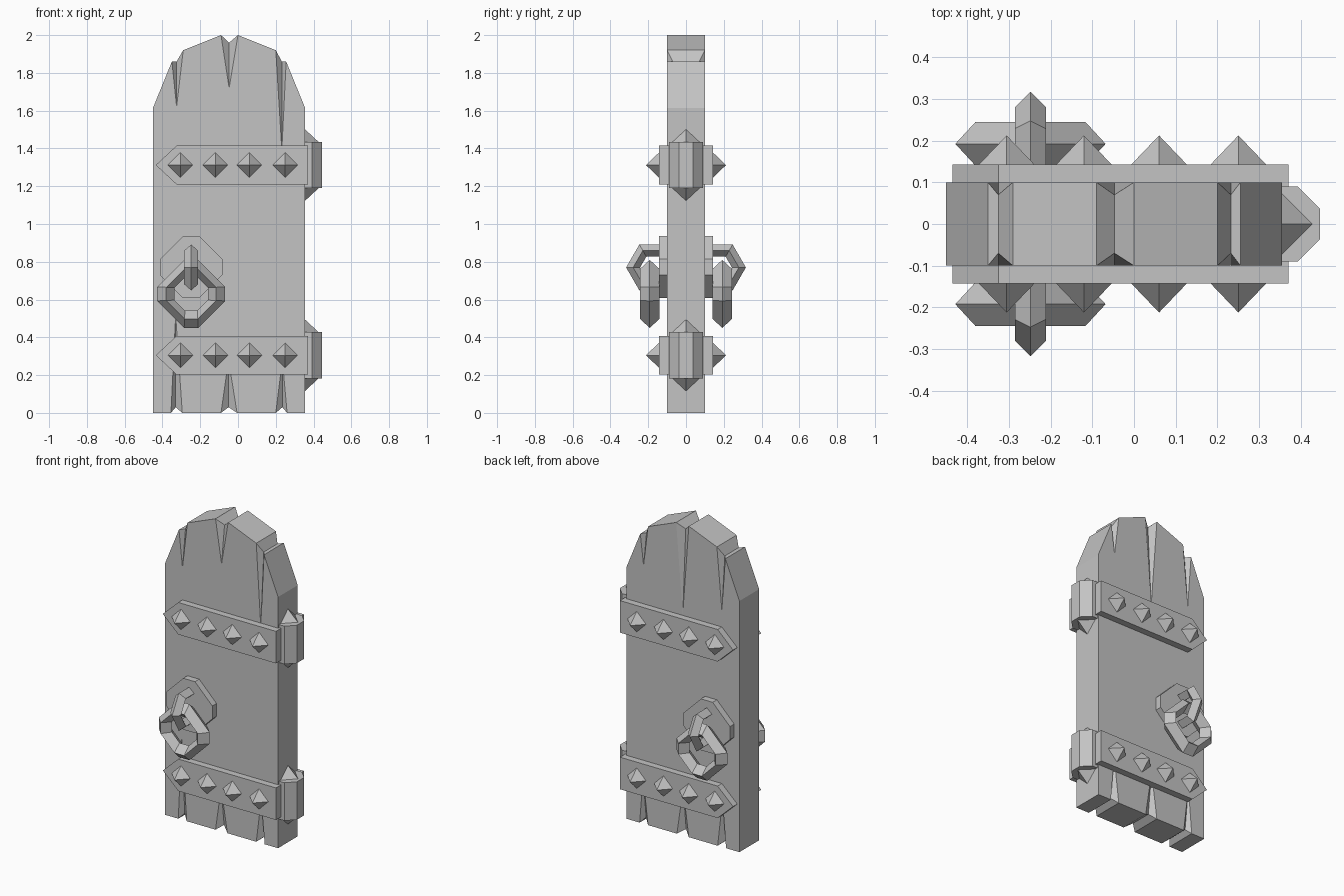
import bpy, bmesh
from math import sin, cos, tau, pi
from mathutils import Matrix, Vector

cube = bpy.data.objects.get("Cube")
if cube:
    bpy.data.objects.remove(cube, do_unlink=True)

GREY = (0.55, 0.55, 0.55, 1)
grey = bpy.data.materials.new("plain_grey")
grey.use_nodes = True
grey.diffuse_color = GREY
grey.node_tree.nodes["Principled BSDF"].inputs["Base Color"].default_value = GREY


def finish(name, bm, mirror=True):
    """Turn a bmesh into a flat-shaded object, mirrored front to back if wanted."""
    bmesh.ops.recalc_face_normals(bm, faces=bm.faces)
    mesh = bpy.data.meshes.new(name)
    bm.to_mesh(mesh)
    bm.free()
    mesh.materials.append(grey)
    ob = bpy.data.objects.new(name, mesh)
    bpy.context.collection.objects.link(ob)
    if mirror:
        mod = ob.modifiers.new("both_sides", "MIRROR")
        mod.use_axis = (False, True, False)
        mod.use_mirror_merge = False
    return ob


def plate(name, outline, y0, y1):
    """Extrude an x-z outline between two depths."""
    bm = bmesh.new()
    face = bm.faces.new([bm.verts.new((x, y0, z)) for x, z in outline])
    new = bmesh.ops.extrude_face_region(bm, geom=[face])["geom"]
    moved = [v for v in new if isinstance(v, bmesh.types.BMVert)]
    bmesh.ops.translate(bm, verts=moved, vec=(0, y1 - y0, 0))
    return finish(name, bm)


def closed_ring(name, loops):
    """Skin a closed chain of loops into a ring."""
    bm = bmesh.new()
    rows = [[bm.verts.new(p) for p in loop] for loop in loops]
    for i, row in enumerate(rows):
        prev = rows[i - 1]
        for j in range(len(row)):
            bm.faces.new((prev[j - 1], prev[j], row[j], row[j - 1]))
    return finish(name, bm)


def add_cone(bm, base, axis, radius, height, sides=4, top=0.0, turn=0.0):
    rot = Vector(axis).to_track_quat("Z", "Y").to_matrix().to_4x4()
    centre = Vector(base) + Vector(axis) * height / 2
    bmesh.ops.create_cone(bm, cap_ends=True, segments=sides, radius1=radius,
                          radius2=top, depth=height,
                          matrix=Matrix.Translation(centre) @ rot @ Matrix.Rotation(turn, 4, "Z"))


def octagon(cx, cz, half, flat):
    """Eight-sided outline with short flats and long chamfers."""
    quarter = [(half, -flat), (half, flat)]
    pts = []
    for _ in range(4):
        pts += quarter
        quarter = [(-z, x) for x, z in quarter]
    return [(cx + x, cz + z) for x, z in pts]


# Door slab: corners are (x, z); splits are (x, z, front tip z, back tip z)
HALF, INNER = 0.10, 0.07
outline = [
    (-0.45, 0), (-0.355, 0), (-0.33, 0.03, 0.52, 0.3), (-0.295, 0),
    (-0.09, 0), (-0.05, 0.03, 0.28, 0.3), (-0.005, 0),
    (0.20, 0), (0.235, 0.03, 0.28, 0.3), (0.26, 0),
    (0.355, 0), (0.355, 1.615), (0.255, 1.86), (0.232, 1.86, 1.39, 1.66),
    (0.20, 1.92), (0, 2.0), (-0.047, 1.96, 1.72, 1.42), (-0.09, 2.0),
    (-0.29, 1.92), (-0.325, 1.86, 1.62, 1.52), (-0.35, 1.86), (-0.45, 1.615)]
bm = bmesh.new()
faces, rims = ([], []), ([], [])
for x, z, *tips in outline:
    for side, sign in enumerate((-1, 1)):
        rim = bm.verts.new((x, sign * (INNER if tips else HALF), z))
        rims[side].append(rim)
        faces[side].append(bm.verts.new((x, sign * HALF, tips[side])) if tips else rim)
for i in range(len(outline)):
    bm.faces.new((rims[0][i - 1], rims[0][i], rims[1][i], rims[1][i - 1]))
    for side in (0, 1):
        corner = [rims[side][i - 1], rims[side][i], faces[side][i], faces[side][i - 1]]
        corner = list(dict.fromkeys(corner))
        if len(corner) == 3:
            bm.faces.new(corner)
for side in faces:
    bm.faces.new(side)
finish("door_slab", bm, mirror=False)

# Straps with rivets, and the hinge barrels beside them
for label, z in (("lower", 0.305), ("upper", 1.312)):
    plate(label + "_strap",
          [(-0.435, z), (-0.325, z - 0.103), (0.37, z - 0.103),
           (0.37, z + 0.103), (-0.325, z + 0.103)], -0.09, -0.143)

    bm = bmesh.new()
    for x in (-0.305, -0.12, 0.06, 0.25):
        add_cone(bm, (x, -0.143, z), (0, -1, 0), 0.066, 0.069)
    finish(label + "_rivets", bm)

    bm = bmesh.new()
    barrel = 0.09 / cos(pi / 8)
    add_cone(bm, (0.355, 0, z - 0.122), (0, 0, 1), barrel, 0.244, 8, barrel, pi / 8)
    for s in (-1, 1):
        add_cone(bm, (0.355, 0, z + s * 0.122), (0, 0, s), 0.072, 0.067)
    finish(label + "_hinge", bm, mirror=False)

# Handle: backing plate, six-sided loop and hanging pull ring
HX = -0.248
plate("handle_plate", octagon(HX, 0.772, 0.165, 0.042), -0.09, -0.143)

loops = []
for i in range(6):
    a = tau * i / 6
    section = [(0, 0.14), (0.037, 0.103), (0, 0.066), (-0.037, 0.103)]
    loops.append([(HX + dx, -0.177 - r * cos(a), 0.77 + r * sin(a)) for dx, r in section])
closed_ring("handle_loop", loops)

rings = [(0.18, 0.037, 0), (0.132, 0.035, 0.052), (0.088, 0.033, 0), (0.132, 0.035, -0.052)]
closed_ring("pull_ring", [[(x, -0.192 + dy, z) for x, z in octagon(HX, 0.63, half, flat)]
                          for half, flat, dy in rings])
